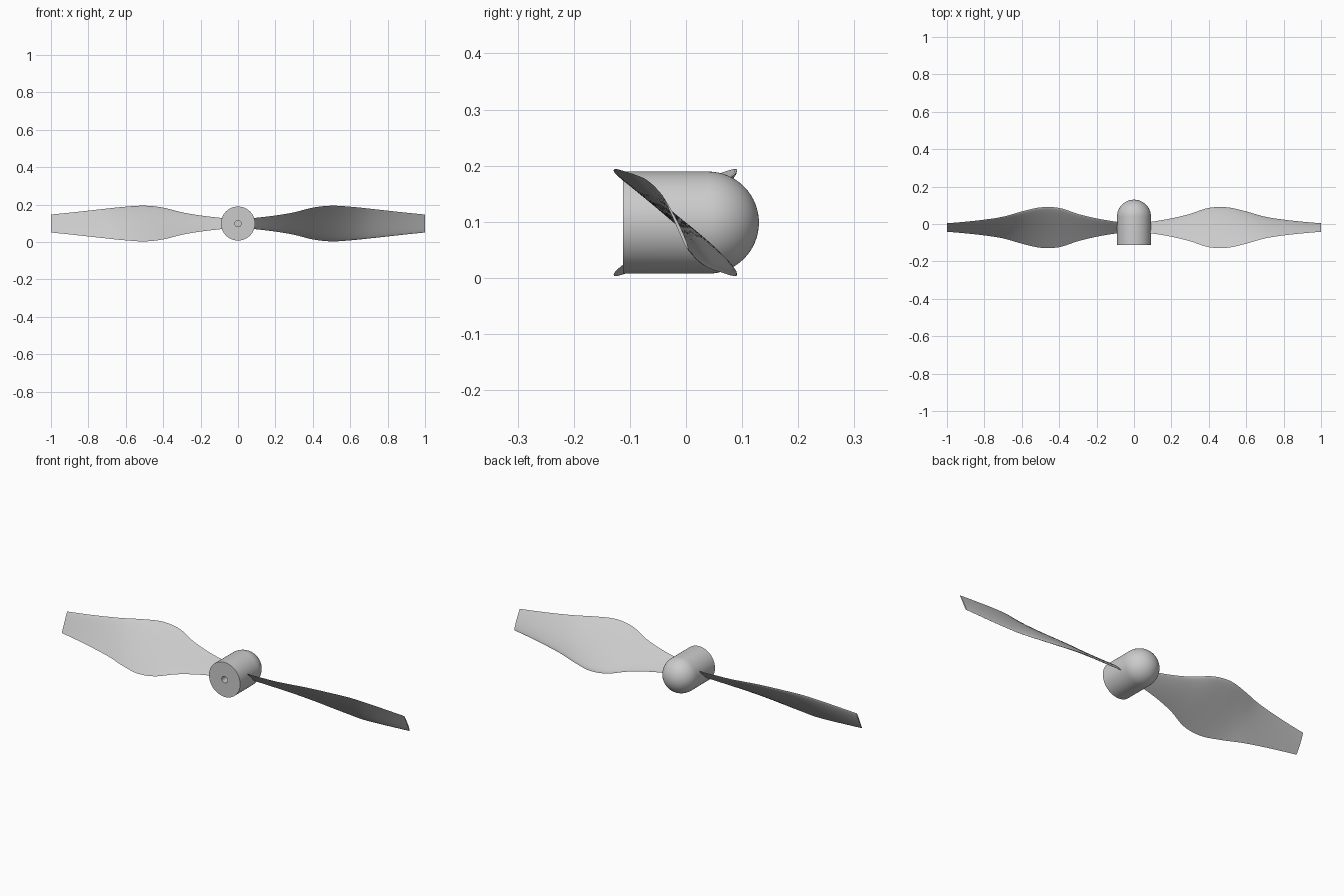
import bpy, bmesh, math
from mathutils import Matrix, Vector

if "Cube" in bpy.data.objects:
    bpy.data.objects.remove(bpy.data.objects["Cube"])

CZ = 0.0985          # height of the shaft axis
R = 0.091            # hub radius


def finish(bm, name, angle):
    bmesh.ops.recalc_face_normals(bm, faces=bm.faces)
    me = bpy.data.meshes.new(name)
    bm.to_mesh(me)
    bm.free()
    ob = bpy.data.objects.new(name, me)
    bpy.context.collection.objects.link(ob)
    bpy.ops.object.select_all(action='DESELECT')
    ob.select_set(True)
    bpy.context.view_layer.objects.active = ob
    bpy.ops.object.shade_smooth_by_angle(angle=math.radians(angle))
    return ob


# Hub: lathed profile (radius, y) with a shaft hole and a domed nose
def make_hub():
    prof = [(0, -0.01), (0.017, -0.01), (0.017, -0.112), (R, -0.112)]
    n = 16
    prof += [(R * math.cos(i * math.pi / 2 / n), 0.039 + R * math.sin(i * math.pi / 2 / n))
             for i in range(n)] + [(0, 0.13)]
    bm = bmesh.new()
    vs = [bm.verts.new((r, y, CZ)) for r, y in prof]
    edges = [bm.edges.new(p) for p in zip(vs, vs[1:])]
    bmesh.ops.spin(bm, geom=vs + edges, cent=(0, 0, CZ), axis=(0, 1, 0),
                   angle=2 * math.pi, steps=64)
    bmesh.ops.remove_doubles(bm, verts=bm.verts, dist=1e-5)
    finish(bm, "hub", 30)


# Blade stations: x, half extent in y, half extent in z
STATIONS = [(0.05, .027, .026), (0.1, .032, .031), (0.2, .049, .043), (0.3, .073, .060),
            (0.4, .105, .085), (0.5, .108, .0955), (0.6, .086, .090), (0.7, .058, .080),
            (0.8, .042, .069), (0.9, .031, .058), (1.0, .0225, .048)]


def spline(steps):
    pts = [Vector(s) for s in STATIONS]
    pts = [2 * pts[0] - pts[1]] + pts + [2 * pts[-1] - pts[-2]]
    out = []
    for a, b, c, d in zip(pts, pts[1:], pts[2:], pts[3:]):
        for i in range(steps):
            t = i / steps
            out.append(0.5 * (2 * b + (c - a) * t + (2 * a - 5 * b + 4 * c - d) * t * t
                              + (3 * b - a - 3 * c + d) * t ** 3))
    return out + [pts[-2]]


# Thin airfoil section: (chord position 0..1 from leading edge, thickness offset)
def thick(u):
    return 5 * (.2969 * math.sqrt(u) - .126 * u - .3516 * u * u + .2843 * u ** 3 - .1036 * u ** 4)


def section(n=14):
    us = [(1 - math.cos(math.pi * i / n)) / 2 for i in range(n + 1)]
    upper = [(u, 0.06 * thick(u) + 0.06 * u * (1 - u)) for u in us]
    lower = [(u, -0.05 * thick(u) + 0.06 * u * (1 - u)) for u in us[1:-1]]
    return upper + lower[::-1]


def make_blade(name, turn):
    bm = bmesh.new()
    rings = []
    for x, hy, hz in spline(5):
        chord = Vector((0, -2 * hy, 2 * hz))
        normal = Vector((0, 2 * hz, 2 * hy))
        lead = Vector((x, -0.019 + hy, -hz))
        rings.append([bm.verts.new(lead + chord * u + normal * w) for u, w in section()])
    for a, b in zip(rings, rings[1:]):
        for i in range(len(a)):
            j = (i + 1) % len(a)
            bm.faces.new((a[i], a[j], b[j], b[i]))
    bm.faces.new(rings[0])
    bm.faces.new(rings[-1])
    bm.transform(Matrix.Translation((0, 0, CZ)) @ Matrix.Rotation(turn, 4, 'Y'))
    finish(bm, name, 40)


make_hub()
make_blade("blade_right", 0)
make_blade("blade_left", math.pi)
